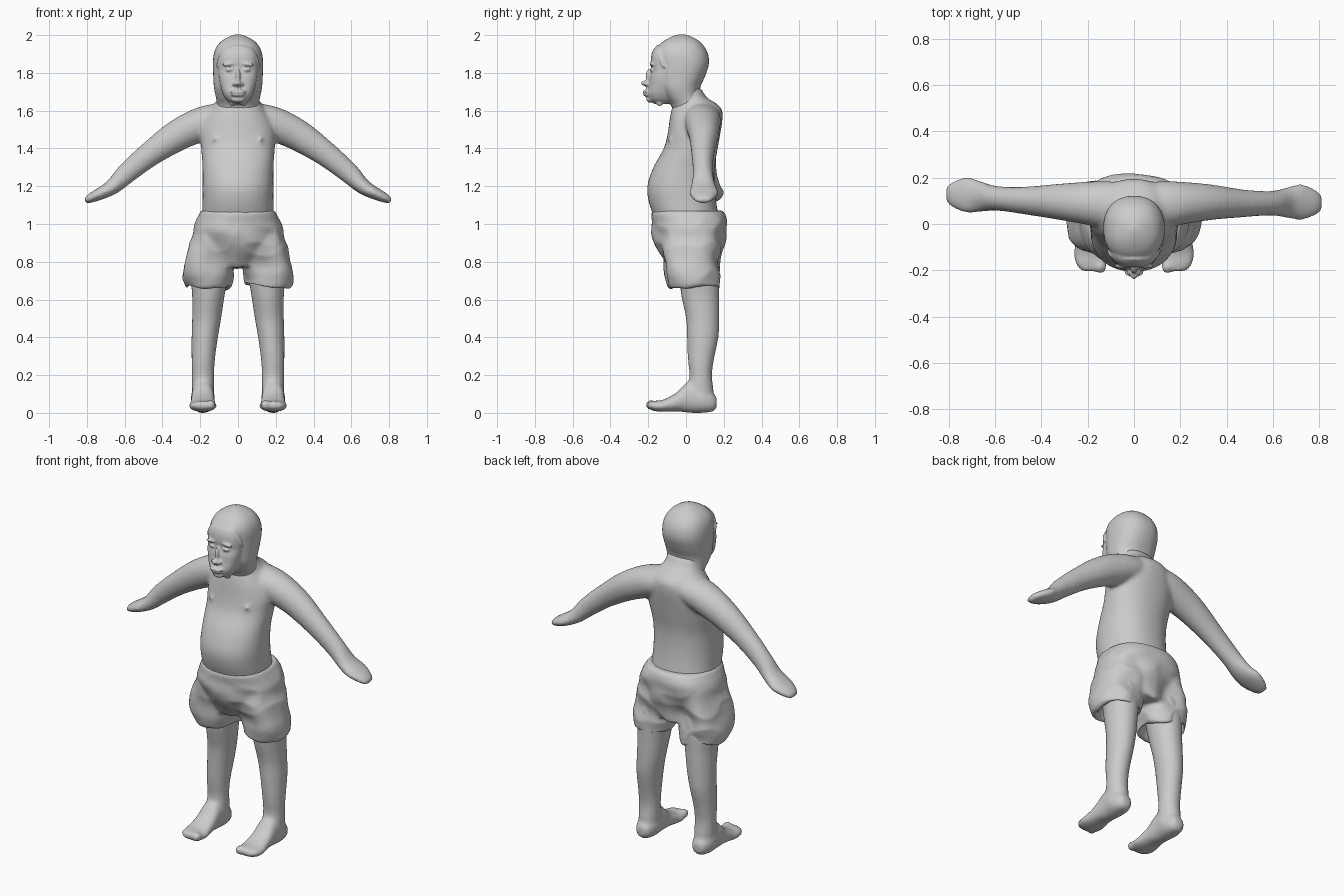
import bpy, bmesh, math
from mathutils import Vector, Matrix, noise


def spline(rows, k=4):
    """Catmull-Rom interpolation between section rows."""
    out = []
    for i in range(len(rows) - 1):
        a, b, c, d = rows[max(i - 1, 0)], rows[i], rows[i + 1], rows[min(i + 2, len(rows) - 1)]
        for s in range(k):
            t = s / k
            out.append([q + .5 * t * (r - p + t * (2*p - 5*q + 4*r - w + t * (3*(q - r) + w - p)))
                        for p, q, r, w in zip(a, b, c, d)])
    return out + [list(rows[-1])]


def loft(bm, rows, p=1.0, n=36):
    """Closed tube; row = centre xyz, half-axis u xyz, half-axis v xyz."""
    def pw(x):
        return math.copysign(abs(x) ** p, x)
    rings = []
    for r in spline(rows):
        c, u, v = Vector(r[:3]), Vector(r[3:6]), Vector(r[6:9])
        rings.append([bm.verts.new(c + u * pw(math.cos(2*math.pi*i/n)) + v * pw(math.sin(2*math.pi*i/n)))
                      for i in range(n)])
    faces = [bm.faces.new(rings[0]), bm.faces.new(rings[-1])]
    for a, b in zip(rings, rings[1:]):
        for i in range(n):
            faces.append(bm.faces.new((a[i], a[(i+1) % n], b[(i+1) % n], b[i])))
    bmesh.ops.recalc_face_normals(bm, faces=faces)


def stack(rows):
    """Horizontal sections (z, half width, front y, back y[, centre x])."""
    return [((r[4] if len(r) > 4 else 0), (r[2]+r[3])/2, r[0], r[1], 0, 0, 0, (r[3]-r[2])/2, 0) for r in rows]


def ball(bm, loc, size, rot=0):
    m = Matrix.Translation(loc) @ Matrix.Rotation(rot, 4, 'Y') @ Matrix.Diagonal((*size, 1))
    bmesh.ops.create_uvsphere(bm, u_segments=20, v_segments=12, radius=1, matrix=m)


def finish(name, bm, voxel, iters):
    """Fuse the overlapping pieces into one smooth skin."""
    me = bpy.data.meshes.new(name)
    bm.to_mesh(me)
    bm.free()
    ob = bpy.data.objects.new(name, me)
    bpy.context.collection.objects.link(ob)
    m = ob.modifiers.new("fuse", 'REMESH')
    m.mode, m.voxel_size, m.use_smooth_shade = 'VOXEL', voxel, True
    s = ob.modifiers.new("soften", 'SMOOTH')
    s.factor, s.iterations = .5, iters
    return ob


# Body: torso, arms, legs, feet
bm = bmesh.new()
loft(bm, stack([(.80, .15, -.08, .16), (.95, .19, -.14, .18), (1.05, .19, -.175, .17),
                (1.12, .188, -.198, .16), (1.2, .188, -.205, .152), (1.3, .188, -.173, .152),
                (1.4, .195, -.118, .168), (1.48, .2, -.097, .182), (1.55, .18, -.087, .193),
                (1.6, .15, -.078, .192), (1.635, .125, -.068, .165), (1.67, .105, -.06, .11),
                (1.72, .095, -.055, .08)]), .9)
# path x, z, half thickness, half width, y
arm = [(.02, 1.575, .07, .09, .085), (.12, 1.552, .085, .1, .085), (.21, 1.522, .09, .092, .09),
       (.33, 1.463, .082, .077, .095), (.47, 1.367, .066, .06, .095), (.59, 1.268, .055, .053, .1),
       (.66, 1.2, .042, .066, .105), (.72, 1.165, .034, .078, .11), (.78, 1.137, .025, .058, .11),
       (.81, 1.12, .014, .033, .11)]
leg = [(.9, .09, -.05, .15, .13), (.75, .1, -.04, .175, .15), (.62, .086, -.025, .177, .157),
       (.5, .077, 0, .177, .166), (.4, .07, .005, .172, .176), (.28, .062, .01, .148, .184),
       (.2, .059, .018, .138, .185), (.13, .059, .008, .145, .185), (.06, .055, .01, .148, .185)]
foot = [(.163, .025, .055, .025), (.145, .045, .055, .047), (.09, .063, .068, .068), (.02, .06, .085, .085),
        (-.05, .064, .058, .05), (-.12, .073, .038, .032), (-.17, .068, .037, .027), (-.205, .04, .04, .016)]
for s in (-1, 1):
    rows = []
    for i, (x, z, t, w, y) in enumerate(arm):
        a, b = arm[max(i-1, 0)], arm[min(i+1, len(arm)-1)]
        d = Vector((b[0]-a[0], b[1]-a[1])).normalized()
        shift = -.018 * s * max(0, x - .3) / .5
        rows.append((s*x, y + shift, z, 0, w, 0, -s*d.y*t, 0, d.x*t))
    loft(bm, rows)
    loft(bm, stack([(z, w, f, b, s*x) for z, w, f, b, x in leg]))
    loft(bm, [(s*.186, y, z, w, 0, 0, 0, 0, h) for y, w, z, h in foot], .9)
    ball(bm, (s*.145, -.185, .042), (.027, .03, .027))
    ball(bm, (s*.122, -.085, 1.447), (.01, .015, .012))
finish("body", bm, .0095, 12)

# Head with close-fitting hood, face and features
bm = bmesh.new()
loft(bm, stack([(1.58, .12, -.06, .13), (1.63, .112, -.08, .11), (1.67, .117, -.11, .078),
                (1.72, .127, -.14, .075), (1.78, .131, -.152, .1), (1.84, .133, -.158, .12),
                (1.89, .13, -.162, .119), (1.93, .118, -.154, .103), (1.965, .092, -.123, .074),
                (1.99, .052, -.08, .033), (2.004, .012, -.035, -.01)]), .88)
face = [(1.635, .03, -.165, -.08), (1.655, .058, -.193, -.06), (1.69, .08, -.205, -.05),
        (1.74, .095, -.197, -.05), (1.78, .102, -.192, -.05), (1.815, .104, -.183, -.05),
        (1.86, .103, -.187, -.05), (1.9, .097, -.182, -.05), (1.93, .08, -.168, -.05), (1.945, .05, -.145, -.05)]
loft(bm, stack(face), .86)
ball(bm, (0, -.206, 1.745), (.019, .033, .015))
ball(bm, (0, -.195, 1.78), (.013, .019, .042))
ball(bm, (0, -.208, 1.7), (.042, .022, .009))
ball(bm, (0, -.205, 1.684), (.038, .021, .01))
ball(bm, (0, -.188, 1.66), (.035, .022, .018))
for s in (-1, 1):
    ball(bm, (s*.045, -.18, 1.816), (.021, .013, .01))
    ball(bm, (s*.05, -.181, 1.846), (.034, .012, .01), s*.12)
    ball(bm, (s*.019, -.205, 1.741), (.012, .016, .01))
    ball(bm, (s*.008, -.2, 1.72), (.004, .02, .012))
    ball(bm, (s*.028, -.14, 1.64), (.02, .018, .015), s*.3)   # knot under the chin
# hood rim around the face
rim = []
for i in range(25):
    a = math.pi * i / 24
    x, z = .108 * math.cos(a), 1.83 + .11 * math.sin(a)
    rim.append((x, -.115 - .035 * math.sin(a) ** .7, z, .008*math.cos(a), 0, .008*math.sin(a), 0, .009, 0))
loft(bm, rim, 1, 10)
finish("head", bm, .0055, 4)

# Shorts: pelvis plus two legs whose hems fold back inside
bm = bmesh.new()
loft(bm, stack([(.77, .2, -.09, .17), (.85, .235, -.14, .19), (.95, .242, -.175, .21),
                (1.01, .225, -.178, .22), (1.05, .206, -.183, .21), (1.07, .197, -.178, .195)]), .85)
for s in (-1, 1):
    loft(bm, stack([(z, w, f, b, s*x) for z, w, f, b, x in
                    [(1.0, .11, -.13, .18, .115), (.87, .125, -.14, .19, .142), (.77, .13, -.118, .19, .153),
                     (.71, .13, -.1, .185, .157), (.665, .118, -.085, .175, .157),
                     (.68, .1, -.06, .16, .157), (.74, .085, -.04, .15, .155)]]), .85)
shorts = finish("shorts", bm, .01, 5)
# bake, then wrinkle the cloth
dg = bpy.context.evaluated_depsgraph_get()
me = bpy.data.meshes.new_from_object(shorts.evaluated_get(dg))
shorts.modifiers.clear()
shorts.data = me
moves = []
for v in me.vertices:
    c = v.co
    fade = min(1, max(.15, (1.07 - c.z) / .12))
    fold = noise.noise(Vector((c.x*5 + c.z*3, c.y*5, c.z*5 - c.x*3)))
    fine = 1 - 2 * abs(noise.noise(Vector((c.x*6 + 4, c.y*6, c.z*8 + 7))))
    hem = max(0, (.8 - c.z) / .13)
    drop = Vector((0, 0, .03 * hem * noise.noise(Vector((c.x*7, c.y*7, 3)))))
    moves.append(c + v.normal * fade * (.026 * fold + .009 * (fine - .6)) + drop)
for v, c in zip(me.vertices, moves):
    v.co = c
for p in me.polygons:
    p.use_smooth = True
